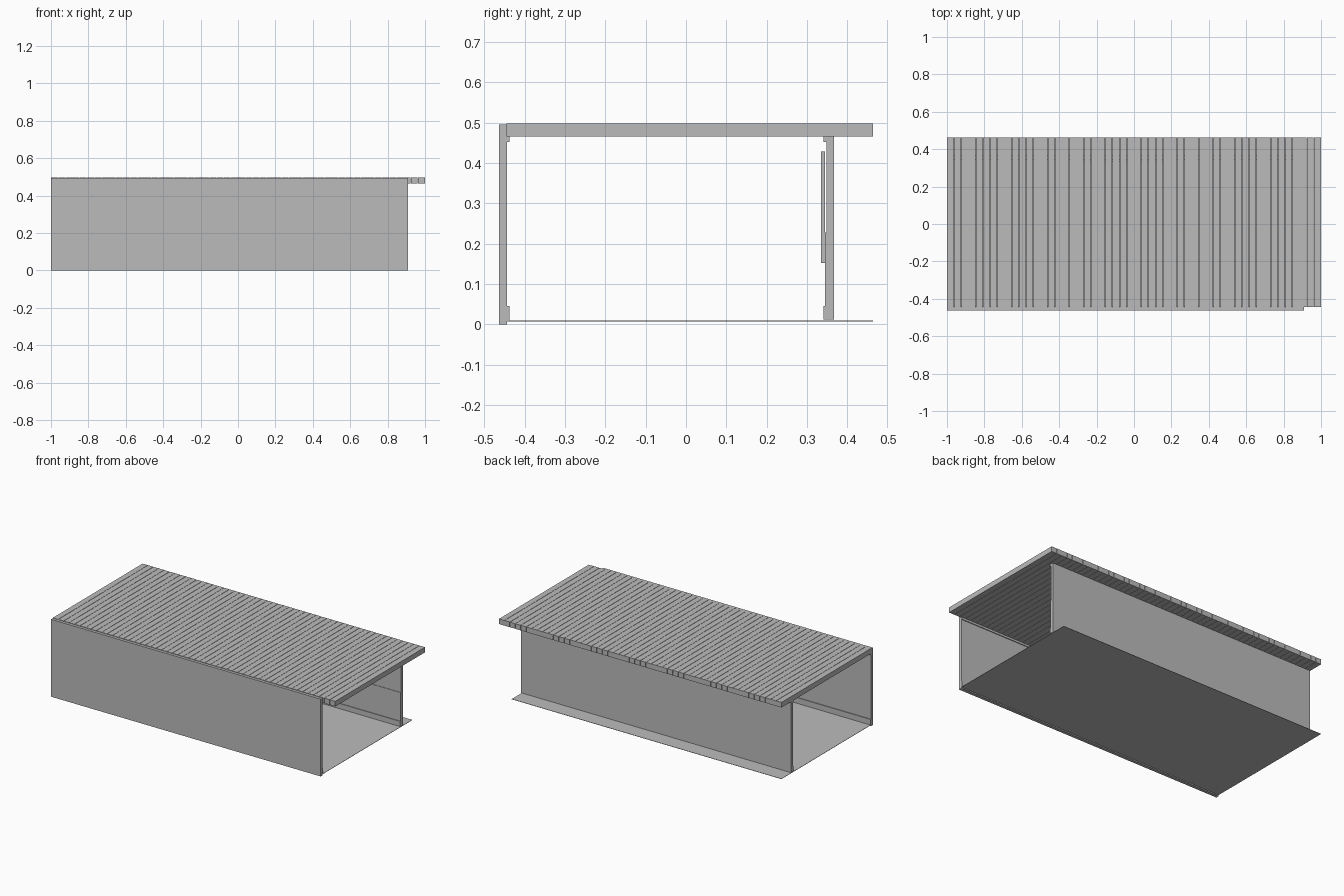
import bpy
import bmesh

cube = bpy.data.objects.get("Cube")
if cube:
    bpy.data.objects.remove(cube, do_unlink=True)

# One plain grey for everything
grey = bpy.data.materials.new("plain_grey")
grey.use_nodes = True
colour = (0.5, 0.5, 0.5, 1)
grey.diffuse_color = colour
grey.node_tree.nodes["Principled BSDF"].inputs["Base Color"].default_value = colour

LEFT, RIGHT = -1.0, 0.91          # ends of the room
ROOF_LOW, ROOF_TOP = 0.465, 0.498


def extrude_x(name, profile, x0, x1):
    """Extrude a closed (y, z) profile along x."""
    bm = bmesh.new()
    face = bm.faces.new([bm.verts.new((x0, y, z)) for y, z in profile])
    result = bmesh.ops.extrude_face_region(bm, geom=[face])
    moved = [v for v in result["geom"] if isinstance(v, bmesh.types.BMVert)]
    bmesh.ops.translate(bm, verts=moved, vec=(x1 - x0, 0, 0))
    bmesh.ops.recalc_face_normals(bm, faces=bm.faces)
    mesh = bpy.data.meshes.new(name)
    bm.to_mesh(mesh)
    bm.free()
    mesh.materials.append(grey)
    obj = bpy.data.objects.new(name, mesh)
    bpy.context.collection.objects.link(obj)
    return obj


def box(name, x0, x1, y0, y1, z0, z1):
    return extrude_x(name, [(y0, z0), (y1, z0), (y1, z1), (y0, z1)], x0, x1)


# Floor sheet
box("floor", LEFT, RIGHT, -0.443, 0.463, 0.007, 0.009)

# Front wall with skirting and cornice on its inner face
box("front_wall", LEFT, RIGHT, -0.463, -0.443, 0, 0.495)
box("front_skirting", LEFT, RIGHT, -0.443, -0.438, 0.008, 0.045)
box("front_cornice", LEFT, RIGHT, -0.443, -0.438, 0.452, ROOF_LOW)

# Back wall, slightly thicker below the dado line
extrude_x("back_wall", [(0.367, 0.012), (0.367, ROOF_LOW), (0.348, ROOF_LOW),
                        (0.348, 0.228), (0.345, 0.228), (0.345, 0.012)], LEFT, RIGHT)
box("back_skirting", LEFT, RIGHT, 0.341, 0.345, 0.012, 0.045)
box("back_cornice", LEFT, RIGHT, 0.341, 0.348, 0.452, ROOF_LOW)

# Flat board hung on the inside of the back wall
box("wall_board", -0.3, 0.2, 0.334, 0.345, 0.152, 0.428)

# Roof planks with narrow gaps between them
COUNT, GAP = 52, 0.002
pitch = 2 / COUNT
for i in range(COUNT):
    x0 = -1 + i * pitch + (GAP / 2 if i else 0)
    x1 = -1 + (i + 1) * pitch - (GAP / 2 if i < COUNT - 1 else 0)
    box("roof_plank", x0, x1, -0.445, 0.463, ROOF_LOW, ROOF_TOP)
